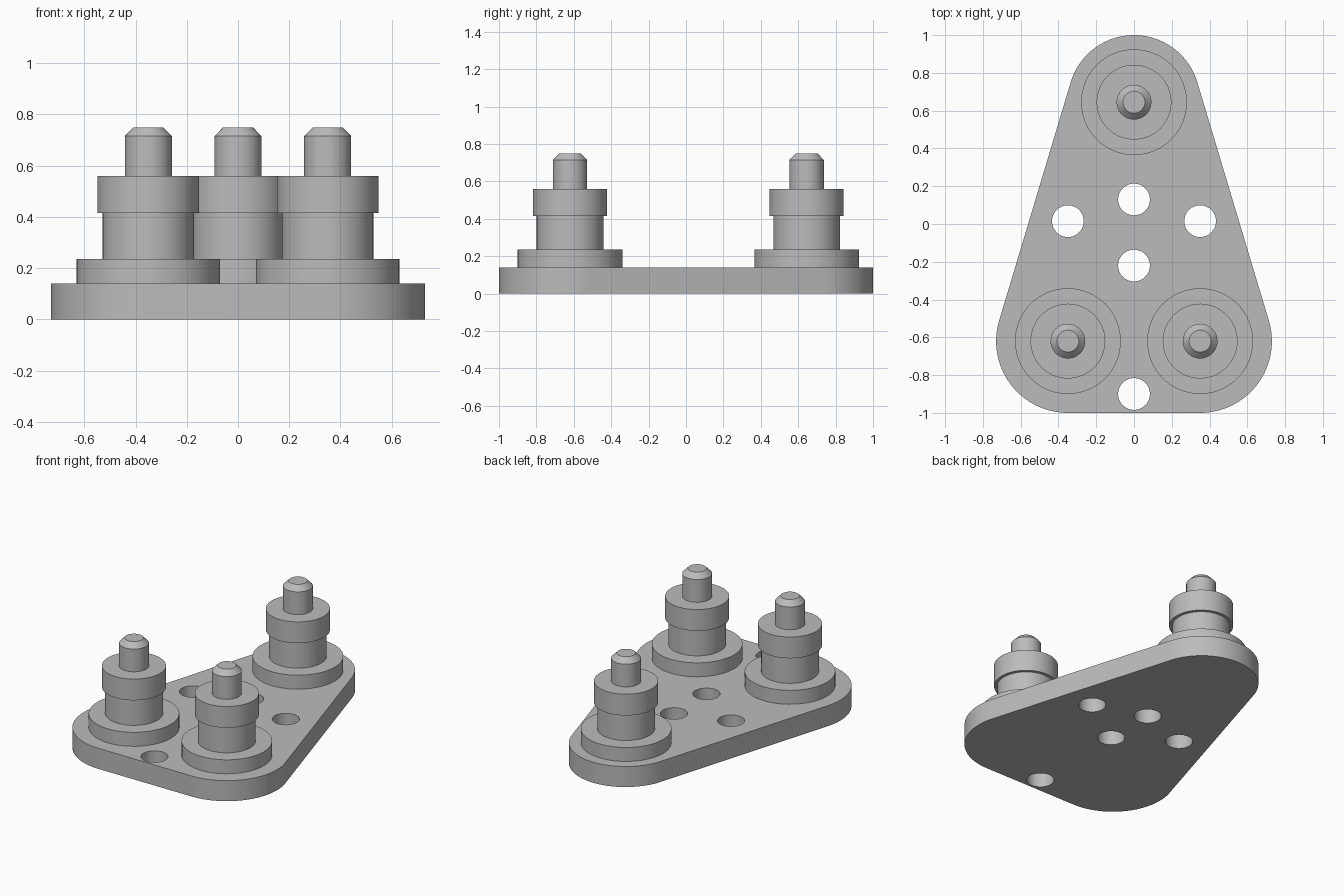
import bpy, bmesh, math

default = bpy.data.objects.get("Cube")
if default:
    bpy.data.objects.remove(default, do_unlink=True)

grey = bpy.data.materials.new("plain grey")
grey.use_nodes = True
colour = (0.5, 0.5, 0.5, 1)
grey.diffuse_color = colour
grey.node_tree.nodes["Principled BSDF"].inputs["Base Color"].default_value = colour

PLATE_TOP = 0.14
SEGMENTS = 64
POSTS = {"back": (0, 0.645), "front_left": (0.35, -0.62), "front_right": (-0.35, -0.62)}
HOLES = [(0, 0.13), (0, -0.22), (0.35, 0.015), (-0.35, 0.015), (0, -0.9)]


def circle(cx, cy, r, n=SEGMENTS):
    return [(cx + r * math.cos(math.tau * i / n), cy + r * math.sin(math.tau * i / n))
            for i in range(n)]


def hull(points):
    """Convex outline of the points, counter-clockwise."""
    def half(pts):
        chain = []
        for p in pts:
            while len(chain) > 1:
                a, b = chain[-2:]
                if (b[0] - a[0]) * (p[1] - a[1]) - (b[1] - a[1]) * (p[0] - a[0]) > 1e-7:
                    break
                chain.pop()
            chain.append(p)
        return chain[:-1]
    pts = sorted(points)
    return half(pts) + half(pts[::-1])


def add_prism(bm, outline, z0, z1):
    low = [bm.verts.new((x, y, z0)) for x, y in outline]
    high = [bm.verts.new((x, y, z1)) for x, y in outline]
    bm.faces.new(low[::-1])
    bm.faces.new(high)
    for i in range(len(low)):
        j = (i + 1) % len(low)
        bm.faces.new((low[i], low[j], high[j], high[i]))


def make_object(name, bm):
    mesh = bpy.data.meshes.new(name)
    bm.to_mesh(mesh)
    bm.free()
    mesh.materials.append(grey)
    obj = bpy.data.objects.new(name, mesh)
    bpy.context.collection.objects.link(obj)
    return obj


def select(obj):
    bpy.ops.object.select_all(action="DESELECT")
    obj.select_set(True)
    bpy.context.view_layer.objects.active = obj


def smooth(obj):
    select(obj)
    bpy.ops.object.shade_smooth_by_angle(angle=math.radians(30))


# Base plate: outline wrapped around three corner discs
bm = bmesh.new()
corners = circle(0, 0.65, 0.35, 96) + circle(0.35, -0.62, 0.38, 96) + circle(-0.35, -0.62, 0.38, 96)
add_prism(bm, hull(corners), 0, PLATE_TOP)
plate = make_object("base_plate", bm)

# Through holes in the plate
bm = bmesh.new()
for x, y in HOLES:
    add_prism(bm, circle(x, y, 0.084), -0.1, PLATE_TOP + 0.1)
cutter = make_object("hole_cutter", bm)
cutter.hide_render = True
cut = plate.modifiers.new("holes", "BOOLEAN")
cut.operation = "DIFFERENCE"
cut.solver = "EXACT"
cut.object = cutter
select(plate)
bpy.ops.object.modifier_apply(modifier=cut.name)
bpy.data.objects.remove(cutter, do_unlink=True)
smooth(plate)

# Stepped posts: flange, neck, collar and chamfered pin as one turned profile
PROFILE = [(0.28, PLATE_TOP), (0.28, 0.235), (0.178, 0.235), (0.178, 0.415), (0.198, 0.415),
           (0.198, 0.56), (0.092, 0.56), (0.092, 0.715), (0.058, 0.75)]
for place, (cx, cy) in POSTS.items():
    bm = bmesh.new()
    rings = [[bm.verts.new((x, y, z)) for x, y in circle(0, 0, r)] for r, z in PROFILE]
    for a, b in zip(rings, rings[1:]):
        for i in range(SEGMENTS):
            j = (i + 1) % SEGMENTS
            bm.faces.new((a[i], a[j], b[j], b[i]))
    bm.faces.new(rings[0][::-1])
    bm.faces.new(rings[-1])
    post = make_object(place + "_post", bm)
    post.location = (cx, cy, 0)
    smooth(post)
